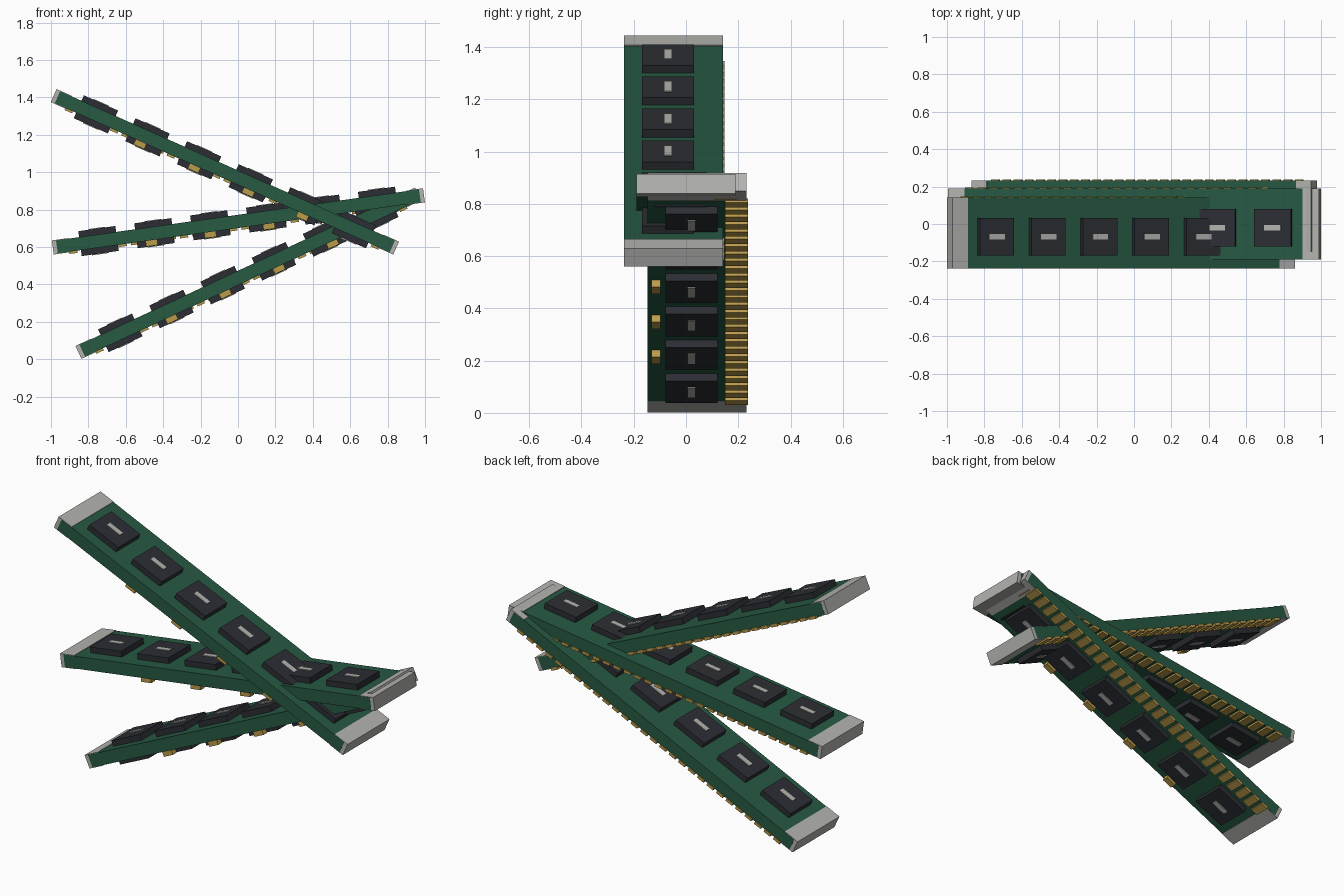
import bpy, bmesh
from math import radians
from mathutils import Matrix, Vector

if "Cube" in bpy.data.objects:
    bpy.data.objects.remove(bpy.data.objects["Cube"])


def material(name, rgb):
    m = bpy.data.materials.new(name)
    m.diffuse_color = (*rgb, 1)
    m.use_nodes = True
    m.node_tree.nodes["Principled BSDF"].inputs["Base Color"].default_value = m.diffuse_color
    return m


GREEN = material("board_green", (0.02, 0.10, 0.055))
DARK = material("chip_dark", (0.025, 0.027, 0.034))
GOLD = material("contact_gold", (0.50, 0.33, 0.07))
GREY = material("light_grey", (0.45, 0.45, 0.43))


def boxes(name, items, mat, parent):
    """One object made of several boxes, each given as (centre, size)."""
    bm = bmesh.new()
    for centre, size in items:
        bmesh.ops.create_cube(bm, size=1, matrix=Matrix.Translation(centre)
                              @ Matrix.Diagonal((*size, 1)))
    mesh = bpy.data.meshes.new(name)
    bm.to_mesh(mesh)
    bm.free()
    mesh.materials.append(mat)
    ob = bpy.data.objects.new(name, mesh)
    bpy.context.collection.objects.link(ob)
    ob.matrix_world = parent
    return ob


def memory_stick(prefix, centre, tilt):
    place = Matrix.Translation(centre) @ Matrix.Rotation(radians(-tilt), 4, 'Y')

    # circuit board and end caps
    boxes(prefix + "_board", [((0, 0, 0), (1.96, 0.38, 0.07))], GREEN, place)
    boxes(prefix + "_end_caps",
          [((s * 0.957, 0, 0), (0.09, 0.379, 0.076)) for s in (-1, 1)], GREY, place)

    # chips and their marker strips on both faces
    spots = [(-0.755 + 0.302 * i, side) for i in range(6) for side in (-1, 1)]
    boxes(prefix + "_chips",
          [((x, -0.021, s * 0.05), (0.2, 0.2, 0.034)) for x, s in spots], DARK, place)
    boxes(prefix + "_chip_markers",
          [((x, -0.021, s * 0.067), (0.09, 0.03, 0.008)) for x, s in spots], GREY, place)

    # edge contacts on the underside along the back
    boxes(prefix + "_contacts",
          [((-0.896 + 1.792 * i / 27, 0.151, -0.039), (0.044, 0.089, 0.016))
           for i in range(28)], GOLD, place)

    # small components on the underside along the front
    boxes(prefix + "_capacitors",
          [((-0.475 + 0.3167 * i, -0.157, -0.049), (0.063, 0.035, 0.032))
           for i in range(4)], GOLD, place)


memory_stick("upper_stick", Vector((-0.07, -0.048, 1.002)), -24)
memory_stick("middle_stick", Vector((0.002, 0.0, 0.737)), 8)
memory_stick("lower_stick", Vector((0.055, 0.042, 0.46)), 25)
